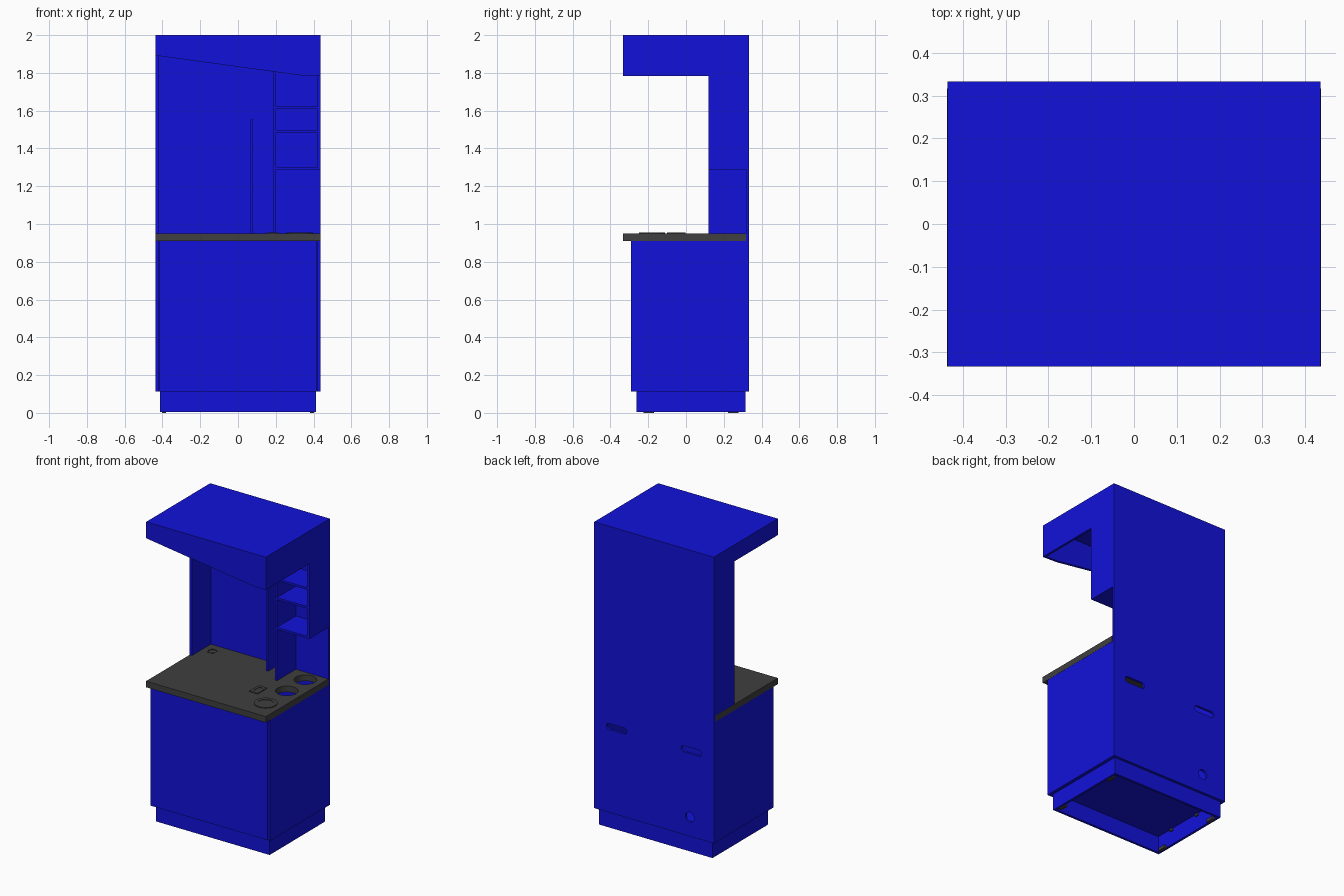
import bpy, bmesh, math

if "Cube" in bpy.data.objects:
    bpy.data.objects.remove(bpy.data.objects["Cube"], do_unlink=True)


def material(name, rgb):
    m = bpy.data.materials.new(name)
    m.use_nodes = True
    m.diffuse_color = (*rgb, 1)
    bsdf = next(n for n in m.node_tree.nodes if n.type == 'BSDF_PRINCIPLED')
    bsdf.inputs["Base Color"].default_value = (*rgb, 1)
    return m


BLUE = material("cabinet blue", (0.006, 0.006, 0.70))
GREY = material("charcoal", (0.05, 0.05, 0.05))


def finish(name, bm, mat):
    bmesh.ops.recalc_face_normals(bm, faces=bm.faces)
    mesh = bpy.data.meshes.new(name)
    bm.to_mesh(mesh)
    bm.free()
    mesh.materials.append(mat)
    ob = bpy.data.objects.new(name, mesh)
    bpy.context.collection.objects.link(ob)
    return ob


def box(name, x, y, z, mat=BLUE):
    """Box from (min, max) pairs."""
    bm = bmesh.new()
    bmesh.ops.create_cube(bm, size=1)
    for v in bm.verts:
        for i, (lo, hi) in enumerate((x, y, z)):
            v.co[i] = lo if v.co[i] < 0 else hi
    return finish(name, bm, mat)


def prism(name, axis, points, lo, hi, mat=BLUE):
    """Extrude a 2D outline along the x, y or z axis."""
    def place(a, b, c):
        return {'x': (c, a, b), 'y': (a, c, b), 'z': (a, b, c)}[axis]
    bm = bmesh.new()
    face = bm.faces.new([bm.verts.new(place(a, b, lo)) for a, b in points])
    new = bmesh.ops.extrude_face_region(bm, geom=[face])["geom"]
    bmesh.ops.translate(bm, vec=place(0, 0, hi - lo),
                        verts=[v for v in new if isinstance(v, bmesh.types.BMVert)])
    return finish(name, bm, mat)


def slot(cx, cy, r, half=0.0, n=32):
    """Circle outline, stretched sideways into a rounded slot."""
    pts = []
    for i in range(n):
        a = 2 * math.pi * (i + 0.5) / n
        pts.append((cx + r * math.cos(a) + math.copysign(half, math.cos(a)), cy + r * math.sin(a)))
    return pts


def ring(name, cx, cy, r_out, r_in, z0, z1, mat=GREY, n=32):
    """Flat ring with a rectangular section."""
    bm = bmesh.new()
    vs = [bm.verts.new((cx + r, cy, z)) for r, z in
          ((r_in, z0), (r_out, z0), (r_out, z1), (r_in, z1))]
    es = [bm.edges.new((vs[i], vs[(i + 1) % 4])) for i in range(4)]
    bmesh.ops.spin(bm, geom=vs + es, cent=(cx, cy, 0), axis=(0, 0, 1),
                   angle=2 * math.pi, steps=n, use_merge=True)
    bmesh.ops.remove_doubles(bm, verts=bm.verts, dist=1e-5)
    return finish(name, bm, mat)


def cut(target, cutter):
    mod = target.modifiers.new("hole", 'BOOLEAN')
    mod.operation, mod.solver, mod.object = 'DIFFERENCE', 'EXACT', cutter
    bpy.context.view_layer.objects.active = target
    bpy.ops.object.modifier_apply(modifier=mod.name)
    bpy.data.objects.remove(cutter, do_unlink=True)


W, T = 0.436, 0.016           # half width, board thickness
FRONT, BACK = -0.333, 0.333
INNER = BACK - T              # front of the back panel
WALL = 0.12                   # front edge of the upper walls
BASE, TOP = 0.114, 0.95       # cabinet underside, worktop surface

# Back panel with cable slots and a pipe hole
back = box("back_panel", (-W, W), (INNER, BACK), (BASE, 2))
for s in (-1, 1):
    cut(back, prism("cutter", 'y', slot(s * 0.272, 0.68, 0.02, 0.055), 0.25, 0.4))
cut(back, prism("cutter", 'y', slot(-0.26, 0.24, 0.032), 0.25, 0.4))

# Lower cabinet: sides, floor and two doors set flush between the sides
for s, side in ((-1, "right"), (1, "left")):
    box(f"cabinet_{side}_side", sorted((s * W, s * (W - T))), (-0.29, INNER), (BASE, 0.91))
    box(f"{side}_door", sorted((s * 0.0005, s * (W - T - 0.001))), (-0.29, -0.274), (BASE, 0.91))
box("cabinet_floor", (-W + T, W - T), (-0.274, INNER), (BASE, BASE + T))

# Plinth frame, foot pads and fixing blocks
for s, side in ((-1, "right"), (1, "left")):
    box(f"plinth_{side}", sorted((s * 0.414, s * 0.398)), (-0.262, INNER - 0.002), (0.005, BASE))
    for y, fix_y, end in ((-0.197, -0.12, "front"), (0.25, 0.116, "back")):
        box(f"foot_{end}_{side}", sorted((s * 0.38, s * 0.402)), (y - 0.027, y + 0.027), (0, 0.02), GREY)
        box(f"fixing_{end}_{side}", sorted((s * 0.388, s * 0.399)), (fix_y - 0.012, fix_y + 0.012),
            (0.096, 0.112), GREY)
box("plinth_front", (-0.398, 0.398), (-0.262, -0.246), (0.005, BASE))
box("plinth_back", (-0.398, 0.398), (INNER - 0.018, INNER - 0.002), (0.005, BASE))

# Worktop with two open holes and a cable grommet
worktop = box("worktop", (-W - 0.001, W + 0.001), (FRONT, INNER), (0.91, TOP), GREY)
for y in (0.037, 0.23):
    cut(worktop, prism("cutter", 'z', slot(0.33, y, 0.068), 0.8, 1.1))
cut(worktop, prism("cutter", 'z', slot(-0.357, 0.244, 0.034), 0.8, 1.1))
ring("grommet_ring", -0.357, 0.244, 0.034, 0.024, 0.92, TOP + 0.001)
prism("grommet_cap", 'z', slot(-0.357, 0.244, 0.026), 0.925, 0.946, GREY)

# Round raised fitting
ring("round_fitting_rim", 0.328, -0.18, 0.07, 0.046, TOP, TOP + 0.005)
prism("round_fitting_lid", 'z', slot(0.328, -0.18, 0.047), TOP - 0.002, TOP + 0.002, GREY)

# Rectangular socket plate with a raised rim
socket = box("socket_plate", (0.152, 0.214), (-0.1, -0.002), (TOP, TOP + 0.005), GREY)
cut(socket, box("cutter", (0.17, 0.196), (-0.081, -0.021), (TOP + 0.002, 1.1)))

# Upper side walls with the canopy cheeks
prism("upper_right_wall", 'x', [(INNER, TOP), (INNER, 2 - T), (FRONT + T, 2 - T), (FRONT + T, 1.891),
                                (WALL, 1.891), (WALL, TOP)], -W, -W + T)
prism("upper_left_wall", 'x', [(INNER, 1.288), (INNER, 2 - T), (FRONT + T, 2 - T), (FRONT + T, 1.784),
                               (WALL, 1.784), (WALL, 1.288)], W - T, W)

# Canopy: roof and fascia with a sloping lower edge
box("canopy_roof", (-W, W), (FRONT + T, INNER), (2 - T, 2))
prism("canopy_fascia", 'y', [(-W, 1.892), (0.33, 1.787), (W, 1.784), (W, 2), (-W, 2)],
      FRONT, FRONT + T)

# Tall divider, short divider and shelves
box("tall_divider", (0.185, 0.2), (WALL, INNER), (TOP, 2 - T))
box("short_divider", (0.065, 0.08), (0.2, INNER), (TOP, 1.552))
for i, z in enumerate((1.288, 1.484, 1.608)):
    box(f"shelf_{i + 1}", (0.2, W - T), (WALL, INNER), (z, z + 0.014))

# Smooth the round parts, keep edges sharp
bpy.ops.object.select_all(action='DESELECT')
for ob in bpy.context.collection.objects:
    if ob.type == 'MESH' and ob.name.startswith(("round_", "grommet_", "worktop", "back_panel")):
        ob.select_set(True)
        bpy.context.view_layer.objects.active = ob
bpy.ops.object.shade_smooth_by_angle(angle=math.radians(30))
